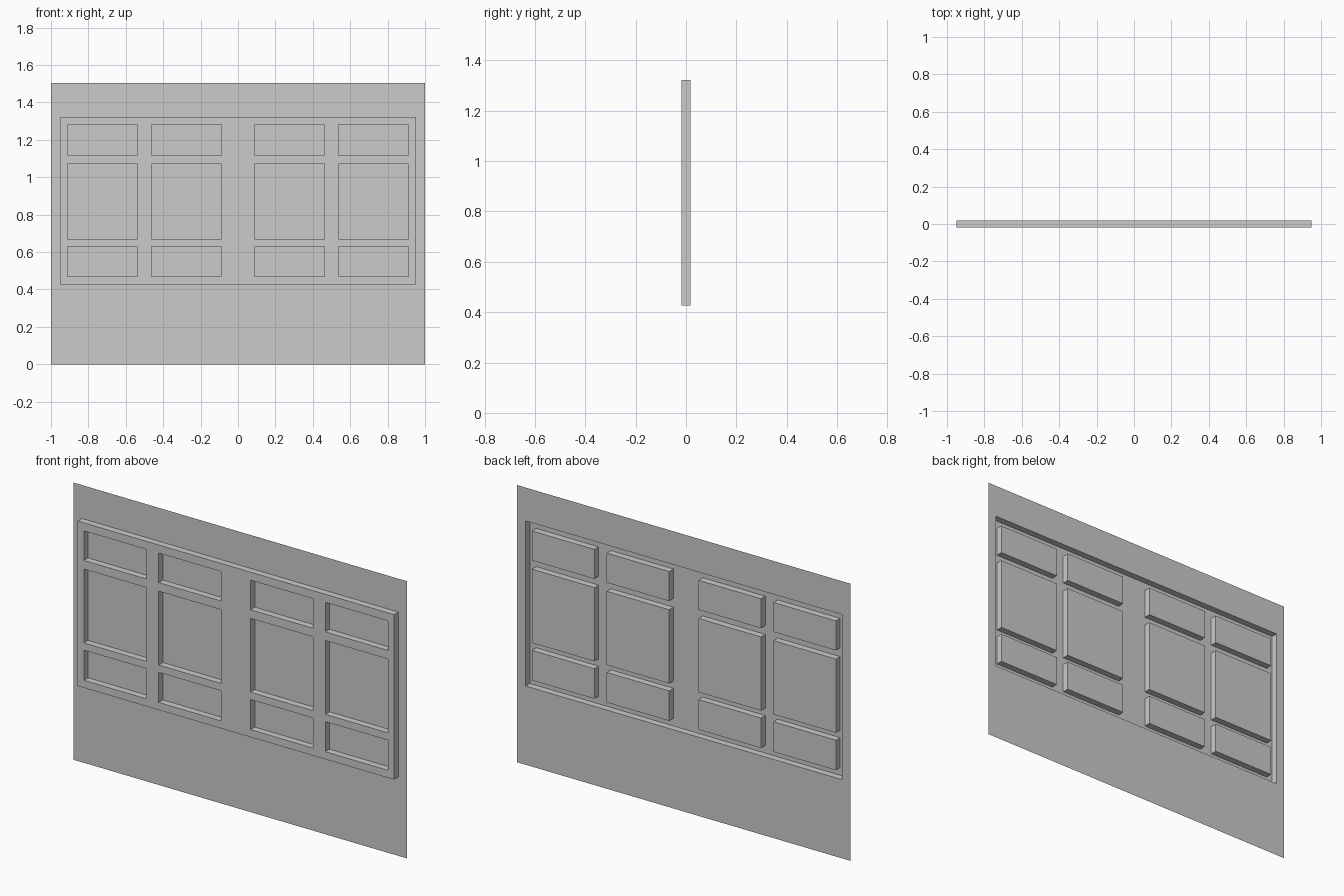
import bpy, bmesh

if "Cube" in bpy.data.objects:
    bpy.data.objects.remove(bpy.data.objects["Cube"])

BACK, FRONT = 0.018, -0.018      # depth of wall / recesses, and of raised frame

# Grid lines: wall edge, frame edge, then panel edges (mirrored in x)
half = [0.088, 0.463, 0.537, 0.912, 0.949, 1.0]
xs = [-x for x in reversed(half)] + half
zs = [0.0, 0.427, 0.468, 0.631, 0.671, 1.071, 1.118, 1.278, 1.322, 1.503]
panel_cols, panel_rows = (2, 4, 6, 8), (2, 4, 6)
nx, nz = len(xs) - 1, len(zs) - 1


def depth(i, k):
    """Depth of a grid cell: wall border and panels lie back, frame is raised."""
    border = i in (0, nx - 1) or k in (0, nz - 1)
    panel = i in panel_cols and k in panel_rows
    return BACK if border or panel else FRONT


bm = bmesh.new()


def quad(*pts):
    bm.faces.new([bm.verts.new(p) for p in pts])


for i in range(nx):
    for k in range(nz):
        x0, x1, z0, z1 = xs[i], xs[i + 1], zs[k], zs[k + 1]
        a = depth(i, k)
        # flat cell facing the front
        quad((x0, a, z0), (x1, a, z0), (x1, a, z1), (x0, a, z1))
        # upright step to the cell on the right
        if i + 1 < nx and depth(i + 1, k) != a:
            b = depth(i + 1, k)
            quad((x1, a, z0), (x1, b, z0), (x1, b, z1), (x1, a, z1))
        # level step to the cell above
        if k + 1 < nz and depth(i, k + 1) != a:
            b = depth(i, k + 1)
            quad((x0, a, z1), (x1, a, z1), (x1, b, z1), (x0, b, z1))

bmesh.ops.remove_doubles(bm, verts=bm.verts[:], dist=1e-5)

# Panelled wall sheet
mesh = bpy.data.meshes.new("panelled_wall")
bm.to_mesh(mesh)
bm.free()
wall = bpy.data.objects.new("panelled_wall", mesh)
bpy.context.collection.objects.link(wall)
